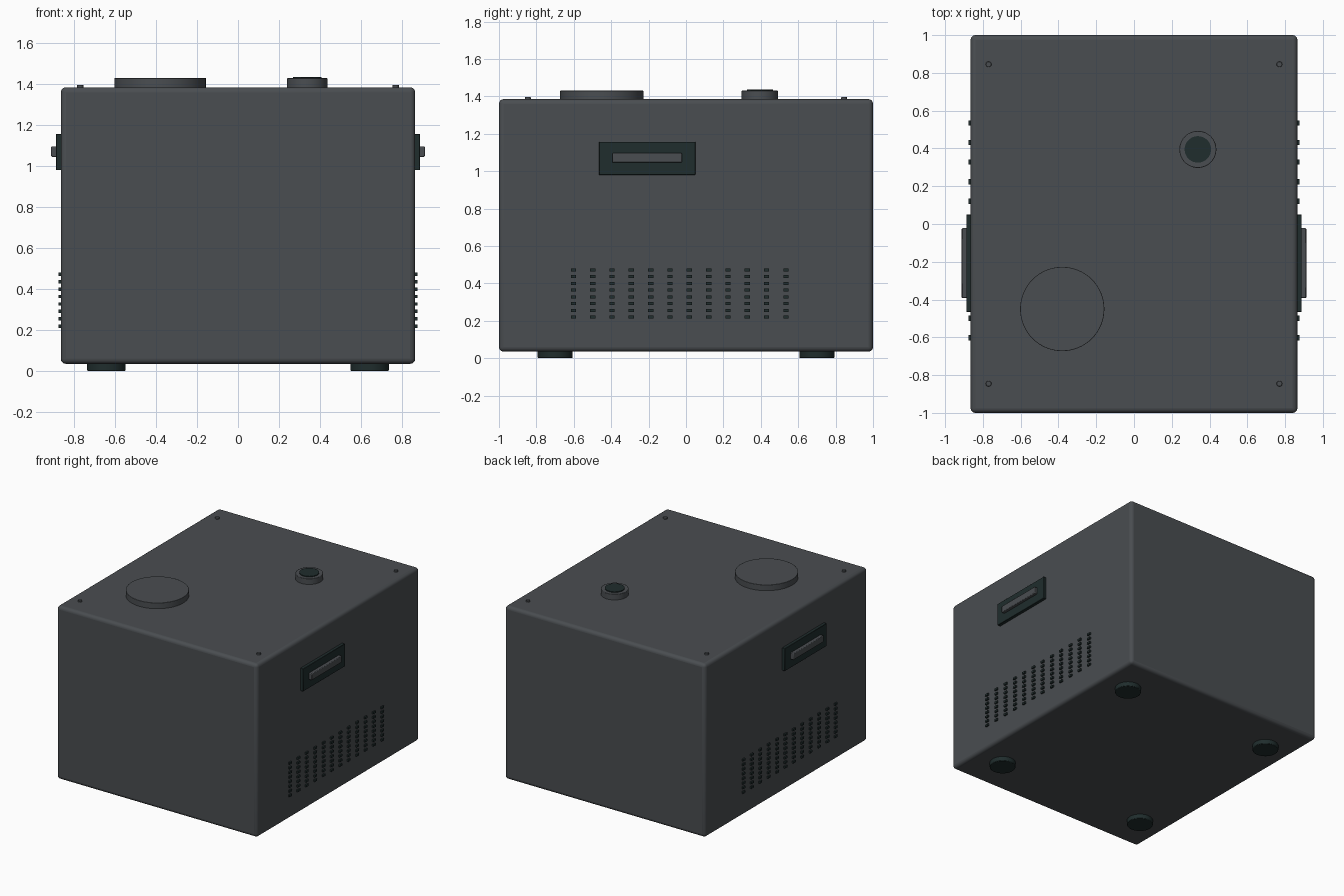
import bpy, bmesh, math
from mathutils import Matrix, Vector

if "Cube" in bpy.data.objects:
    bpy.data.objects.remove(bpy.data.objects["Cube"])


def material(name, rgb):
    m = bpy.data.materials.new(name)
    m.diffuse_color = (*rgb, 1)
    m.use_nodes = True
    m.node_tree.nodes["Principled BSDF"].inputs["Base Color"].default_value = m.diffuse_color
    return m


GREY = material("charcoal grey", (0.068, 0.075, 0.082))
DARK = material("dark green black", (0.014, 0.026, 0.026))


def finish(name, bm, mat, bevel=0.0, segments=1):
    me = bpy.data.meshes.new(name)
    bm.to_mesh(me)
    bm.free()
    ob = bpy.data.objects.new(name, me)
    bpy.context.collection.objects.link(ob)
    me.materials.append(mat)
    if bevel:
        mod = ob.modifiers.new("rounded edges", 'BEVEL')
        mod.width, mod.segments, mod.limit_method = bevel, segments, 'ANGLE'
    bpy.ops.object.select_all(action='DESELECT')
    ob.select_set(True)
    bpy.context.view_layer.objects.active = ob
    bpy.ops.object.shade_smooth_by_angle(angle=math.radians(35))
    return ob


def add_box(bm, lo, hi):
    lo, hi = Vector(lo), Vector(hi)
    bmesh.ops.create_cube(bm, size=1, matrix=Matrix.Translation((lo + hi) / 2)
                          @ Matrix.Diagonal((*(abs(c) for c in hi - lo), 1)))


def box(name, lo, hi, mat, bevel=0.0, segments=1):
    bm = bmesh.new()
    add_box(bm, lo, hi)
    return finish(name, bm, mat, bevel, segments)


def disc(name, x, y, r, z0, z1, mat, bevel=0.0, sides=48):
    bm = bmesh.new()
    bmesh.ops.create_cone(bm, cap_ends=True, segments=sides, radius1=r, radius2=r, depth=z1 - z0,
                          matrix=Matrix.Translation((x, y, (z0 + z1) / 2)))
    return finish(name, bm, mat, bevel, 2)


W, BOTTOM, TOP = 0.865, 0.035, 1.385

# Main cabinet
box("cabinet", (-W, -1, BOTTOM), (W, 1, TOP), GREY, 0.025, 4)

# Filler cap and round knob with dark centre
disc("filler_cap", -0.38, -0.45, 0.223, TOP - 0.01, 1.43, GREY, 0.002, 64)
disc("knob", 0.338, 0.395, 0.098, TOP - 0.01, 1.43, GREY, 0.003)
disc("knob_centre", 0.338, 0.395, 0.07, 1.42, 1.436, DARK)

# Corner screws and feet
for sx in (-1, 1):
    for sy in (-1, 1):
        disc("screw", 0.77 * sx, 0.845 * sy, 0.015, TOP - 0.01, 1.397, GREY, 0.002, 20)
        disc("foot", 0.643 * sx, 0.70 * sy, 0.093, 0, BOTTOM + 0.01, DARK, 0.004)

# Handles and vent slots on both sides
for s, side in ((-1, "left"), (1, "right")):
    box(side + "_handle_plate", (s * (W - 0.01), -0.465, 0.98), (s * 0.888, 0.05, 1.157), DARK, 0.002)
    box(side + "_handle_grip", (s * 0.88, -0.393, 1.045), (s * 0.912, -0.022, 1.097), GREY, 0.005, 2)
    bm = bmesh.new()
    for col in range(12):
        for row in range(8):
            y, z = -0.602 + 0.1033 * col, 0.219 + 0.0361 * row
            add_box(bm, (s * (W - 0.01), y - 0.014, z - 0.008), (s * 0.877, y + 0.014, z + 0.008))
    finish(side + "_vents", bm, DARK)
